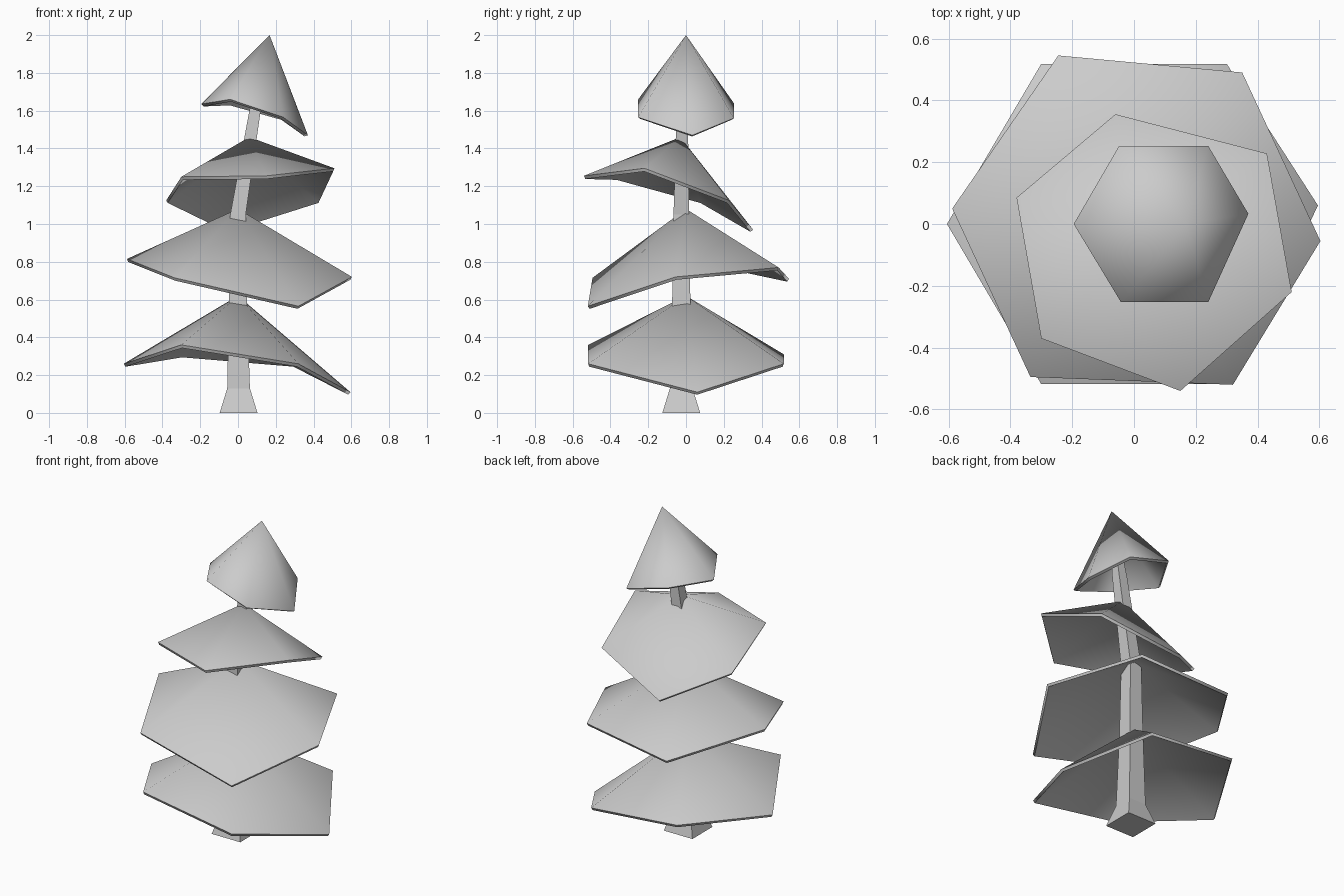
import bpy, bmesh

if "Cube" in bpy.data.objects:
    bpy.data.objects.remove(bpy.data.objects["Cube"])


def finish(name, bm):
    bmesh.ops.recalc_face_normals(bm, faces=bm.faces)
    mesh = bpy.data.meshes.new(name)
    bm.to_mesh(mesh)
    bm.free()
    obj = bpy.data.objects.new(name, mesh)
    bpy.context.collection.objects.link(obj)
    return obj


# Trunk: square sections (x, y, z, half width) skinned together
sections = [(0.003, -0.025, 0, 0.1), (0.003, -0.025, 0.13, 0.06),
            (0, -0.025, 0.6, 0.048), (0, -0.025, 1.05, 0.041),
            (0.09, -0.02, 1.6, 0.03), (0.11, -0.015, 1.7, 0.025)]
bm = bmesh.new()
rings = [[bm.verts.new((x + i * h, y + j * h, z))
          for i, j in ((-1, -1), (1, -1), (1, 1), (-1, 1))]
         for x, y, z, h in sections]
for a, b in zip(rings, rings[1:]):
    for k in range(4):
        n = (k + 1) % 4
        bm.faces.new((a[k], a[n], b[n], b[k]))
bm.faces.new(rings[0][::-1])
bm.faces.new(rings[-1])
finish("trunk", bm)


def foliage(name, apex, rim):
    """Thin drooping six-sided canopy, rim listed counter-clockwise."""
    bm = bmesh.new()
    top = bm.verts.new(apex)
    vs = [bm.verts.new(p) for p in rim]
    for a, b in zip(vs, vs[1:] + vs[:1]):
        bm.faces.new((top, a, b))
    for f in bm.faces:
        f.normal_update()
    mesh = bpy.data.meshes.new(name)
    bm.to_mesh(mesh)
    bm.free()
    obj = bpy.data.objects.new(name, mesh)
    bpy.context.collection.objects.link(obj)
    shell = obj.modifiers.new("shell", 'SOLIDIFY')
    shell.thickness = 0.018
    shell.offset = -1
    # soft shading across the ridges, crisp rim
    bpy.ops.object.select_all(action='DESELECT')
    obj.select_set(True)
    bpy.context.view_layer.objects.active = obj
    bpy.ops.object.modifier_apply(modifier="shell")
    bpy.ops.object.shade_smooth_by_angle(angle=1.2)


# Four canopy tiers, each turned and tilted differently
foliage("bottom_foliage", (0, 0, 0.62),
        [(0.595, 0.06, 0.11), (0.3, 0.518, 0.26), (-0.3, 0.518, 0.31),
         (-0.605, 0, 0.26), (-0.3, -0.518, 0.36), (0.32, -0.518, 0.26)])
foliage("lower_foliage", (0, 0, 1.08),
        [(0.32, -0.52, 0.565), (0.603, -0.055, 0.72), (0.35, 0.49, 0.77),
         (-0.245, 0.545, 0.71), (-0.588, 0.05, 0.815), (-0.335, -0.495, 0.715)])
foliage("upper_foliage", (0.06, -0.03, 1.46),
        [(-0.06, 0.355, 0.97), (-0.38, 0.085, 1.125), (-0.3, -0.37, 1.25),
         (0.15, -0.54, 1.255), (0.51, -0.22, 1.295), (0.43, 0.228, 1.125)])
foliage("top_foliage", (0.167, 0, 2.0),
        [(0.37, 0.033, 1.47), (0.24, 0.253, 1.56), (-0.048, 0.253, 1.64),
         (-0.195, 0, 1.635), (-0.042, -0.253, 1.66), (0.24, -0.253, 1.565)])
